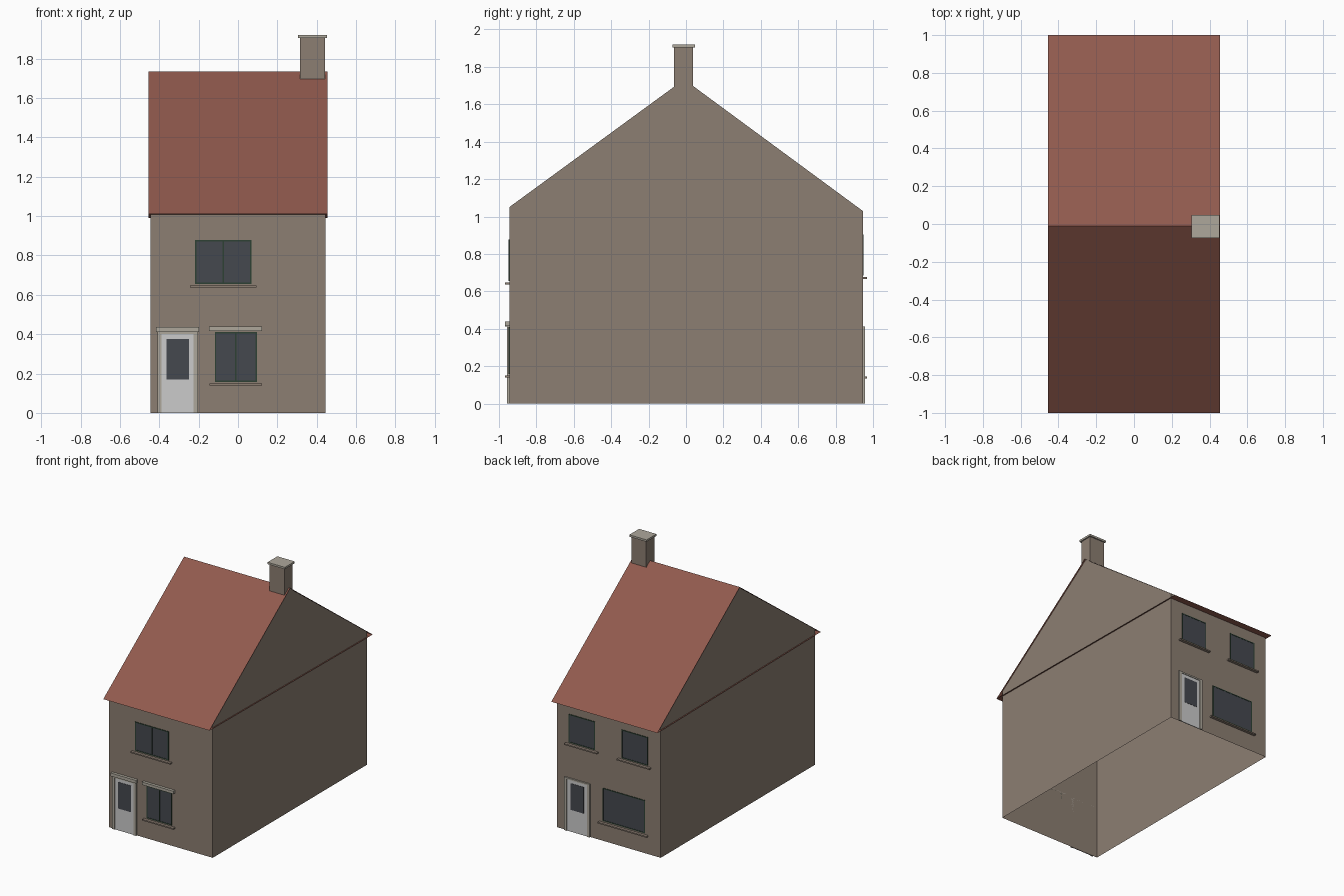
import bpy

if "Cube" in bpy.data.objects:
    bpy.data.objects.remove(bpy.data.objects["Cube"])

WALL_Y = 0.945   # half depth of the walls
WALL_X = 0.445   # half width of the walls
ROOF_X = 0.455


def material(name, r, g, b):
    m = bpy.data.materials.new(name)
    m.diffuse_color = (r, g, b, 1)
    m.use_nodes = True
    m.node_tree.nodes["Principled BSDF"].inputs["Base Color"].default_value = m.diffuse_color
    return m


STONE = material("stone", 0.262, 0.209, 0.168)
TILE = material("roof_tile", 0.283, 0.102, 0.076)
TRIM = material("trim", 0.42, 0.39, 0.33)
WHITE = material("white_paint", 0.55, 0.55, 0.54)
GLASS = material("glass", 0.06, 0.065, 0.078)
GREEN = material("green_paint", 0.026, 0.053, 0.034)


def mesh(name, verts, faces, mat):
    me = bpy.data.meshes.new(name)
    me.from_pydata(verts, [], faces)
    me.materials.append(mat)
    ob = bpy.data.objects.new(name, me)
    bpy.context.collection.objects.link(ob)
    return ob


def box(name, x0, x1, y0, y1, z0, z1, mat):
    y0, y1 = sorted((y0, y1))
    verts = [(x, y, z) for z in (z0, z1) for y in (y0, y1) for x in (x0, x1)]
    faces = [(0, 2, 3, 1), (4, 5, 7, 6), (0, 1, 5, 4),
             (2, 6, 7, 3), (0, 4, 6, 2), (1, 3, 7, 5)]
    return mesh(name, verts, faces, mat)


def panel(name, side, x0, x1, z0, z1, depth, mat):
    """Box standing out from the front (-1) or back (+1) wall."""
    return box(name, x0, x1, side * WALL_Y, side * (WALL_Y + depth), z0, z1, mat)


def window(name, side, x0, x1, z0, z1, sill_z, mullion=False, lintel=False):
    t = 0.007
    panel(name + "_glass", side, x0 + t, x1 - t, z0 + t, z1 - t, 0.002, GLASS)
    bars = [(x0, x0 + t, z0, z1), (x1 - t, x1, z0, z1),
            (x0 + t, x1 - t, z0, z0 + t), (x0 + t, x1 - t, z1 - t, z1)]
    if mullion:
        c = (x0 + x1) / 2
        bars.append((c - t / 2, c + t / 2, z0 + t, z1 - t))
    for i, bar in enumerate(bars):
        panel(f"{name}_frame_{i}", side, *bar, 0.004, GREEN)
    panel(name + "_sill", side, x0 - 0.027, x1 + 0.027,
          sill_z - 0.005, sill_z + 0.005, 0.022, STONE)
    if lintel:
        panel(name + "_lintel", side, x0 - 0.029, x1 + 0.027, 0.416, 0.438, 0.022, TRIM)


def door(name, side, x0, x1, top):
    w = 0.022
    panel(name + "_leaf", side, x0 + w, x1 - w, 0, top - 0.012, 0.006, WHITE)
    c = (x0 + x1) / 2
    panel(name + "_glass", side, c - 0.057, c + 0.057, 0.17, 0.375, 0.008, GLASS)
    panel(name + "_left_post", side, x0, x0 + w, 0, top, 0.011, TRIM)
    panel(name + "_right_post", side, x1 - w, x1, 0, top, 0.011, TRIM)
    panel(name + "_head", side, x0 + w, x1 - w, top - 0.012, top, 0.011, TRIM)


# walls with gables, open underneath
profile = [(-WALL_Y, 0), (-WALL_Y, 1.05), (-0.01, 1.733), (WALL_Y, 1.03), (WALL_Y, 0)]
verts = [(x, y, z) for x in (-WALL_X, WALL_X) for y, z in profile]
mesh("walls", verts, [(0, 1, 2, 3, 4), (9, 8, 7, 6, 5), (0, 5, 6, 1), (4, 3, 8, 9)], STONE)

# roof slopes and soffit, open at the gable ends
tri = [(-1, 1.01), (-0.01, 1.736), (1, 0.99)]
verts = [(x, y, z) for x in (-ROOF_X, ROOF_X) for y, z in tri]
mesh("roof", verts, [(0, 3, 4, 1), (1, 4, 5, 2), (2, 5, 3, 0)], TILE)

# chimney
box("chimney_stack", 0.315, 0.443, -0.063, 0.037, 1.695, 1.905, STONE)
box("chimney_cap", 0.305, 0.453, -0.073, 0.047, 1.905, 1.92, TRIM)

# front
door("front_door", -1, -0.41, -0.203, 0.412)
panel("front_door_lintel", -1, -0.416, -0.198, 0.412, 0.436, 0.022, TRIM)
window("front_lower_window", -1, -0.118, 0.096, 0.158, 0.41, 0.145, True, True)
window("front_upper_window", -1, -0.218, 0.068, 0.655, 0.878, 0.642, True)

# back
door("back_door", 1, 0.158, 0.375, 0.412)
window("back_lower_window", 1, -0.311, 0.053, 0.155, 0.41, 0.14)
window("back_upper_window_a", 1, 0.117, 0.342, 0.685, 0.905, 0.672)
window("back_upper_window_b", 1, -0.335, -0.11, 0.685, 0.905, 0.672)
